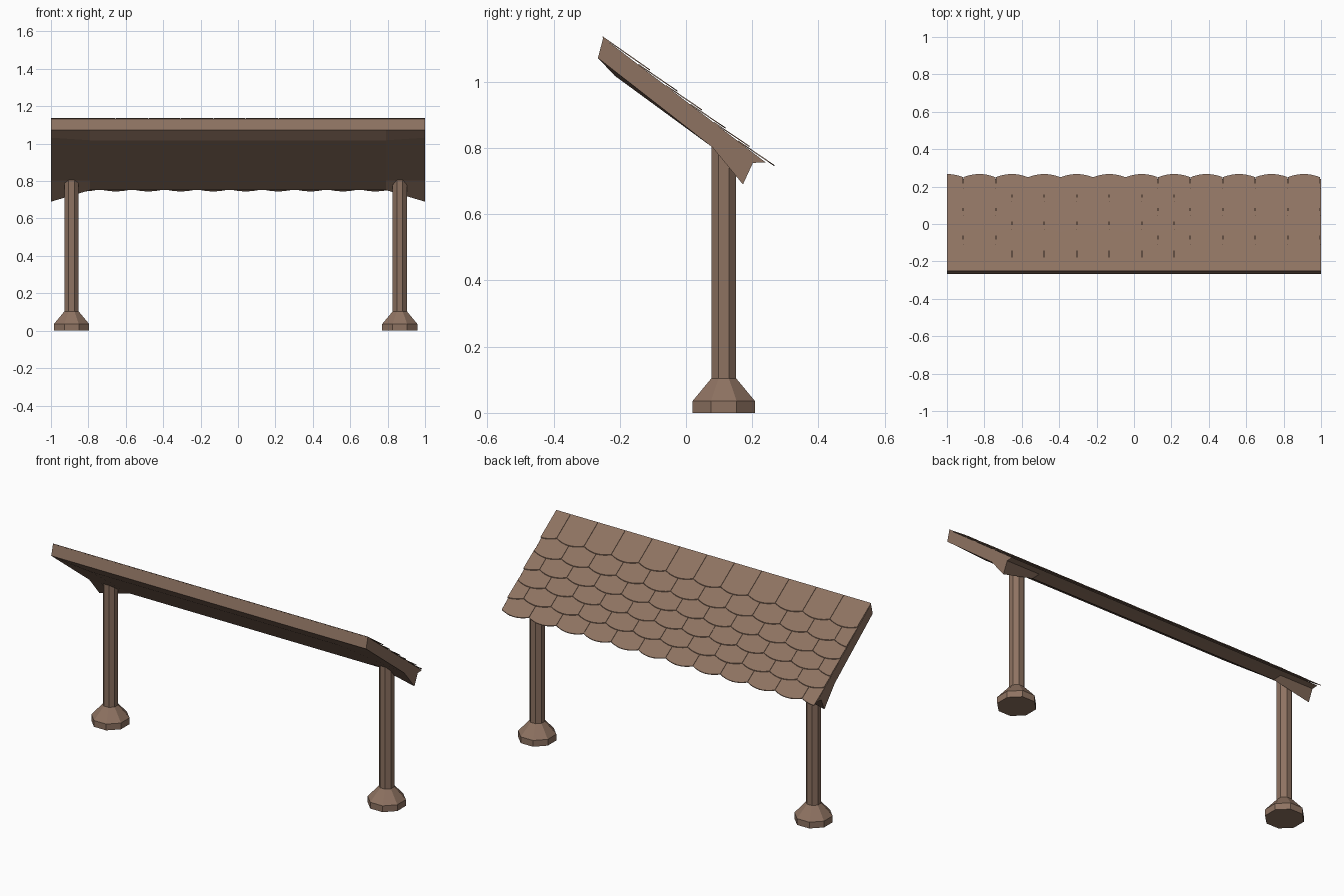
import bpy, bmesh, math

if "Cube" in bpy.data.objects:
    bpy.data.objects.remove(bpy.data.objects["Cube"])

wood = bpy.data.materials.new("brown_wood")
wood.diffuse_color = (0.27, 0.17, 0.12, 1)
wood.use_nodes = True
wood.node_tree.nodes["Principled BSDF"].inputs["Base Color"].default_value = wood.diffuse_color


def finish(name, bm):
    bmesh.ops.recalc_face_normals(bm, faces=bm.faces)
    me = bpy.data.meshes.new(name)
    bm.to_mesh(me)
    bm.free()
    me.materials.append(wood)
    ob = bpy.data.objects.new(name, me)
    bpy.context.collection.objects.link(ob)
    return ob


def loft(name, rings):
    """Skin a list of equal-length closed rings and cap both ends."""
    bm = bmesh.new()
    vs = [[bm.verts.new(p) for p in r] for r in rings]
    n = len(rings[0])
    for a, b in zip(vs, vs[1:]):
        for i in range(n):
            j = (i + 1) % n
            bm.faces.new((a[i], a[j], b[j], b[i]))
    caps = [bm.faces.new(vs[0]), bm.faces.new(vs[-1])]
    bmesh.ops.triangulate(bm, faces=caps)
    return finish(name, bm)


# Posts: octagonal shaft on a flared footing
def octagon(cx, cy, apothem, z):
    r = apothem / math.cos(math.pi / 8)
    return [(cx + r * math.cos(math.pi / 8 + i * math.pi / 4),
             cy + r * math.sin(math.pi / 8 + i * math.pi / 4), z) for i in range(8)]


for side, px in (("left", -0.89), ("right", 0.865)):
    loft(side + "_post", [octagon(px, 0.114, a, z) for a, z in
                          ((0.094, 0), (0.094, 0.036), (0.0377, 0.104), (0.0377, 0.815))])

# Roof body: sloped slab whose gable ends deepen into a bracket at the low edge
end = [(-0.25, 1.133), (-0.266, 1.072), (-0.215, 1.032), (0.08, 0.802),
       (0.172, 0.69), (0.202, 0.755), (0.24, 0.757)]
mid = [(-0.25, 1.133), (-0.266, 1.072), (-0.215, 1.018), (0.08, 0.802),
       (0.15, 0.752), (0.202, 0.755), (0.24, 0.757)]
loft("roof_slab", [[(x, y, z) for y, z in prof] for x, prof in
                   ((-1, end), (-0.79, mid), (0.79, mid), (1, end))])

# Shingles: six overlapping rows of scalloped tiles, alternate rows shifted by half
W = 0.1735
SCALLOP = 0.017
THICK = 0.004
row_ends = [-0.108, -0.026, 0.048, 0.12, 0.192, 0.267]


def roof_z(y):
    return 1.133 - 0.768 * (y + 0.25)


bm = bmesh.new()
top = -0.252
for row, low in enumerate(row_ends):
    start = -1 - (W / 2 if row % 2 else 0)
    for k in range(13):
        xc = start + (k + 0.5) * W
        x0, x1 = max(-1, xc - W / 2 + 0.0008), min(1, xc + W / 2 - 0.0008)
        if x1 - x0 < 0.01:
            continue
        # outline: upper edge, then the curved lower edge
        pts = [(x0, top), (x1, top)]
        for i in range(9):
            x = x1 + (x0 - x1) * i / 8
            pts.append((x, low - SCALLOP * ((x - xc) / (W / 2)) ** 2))

        def lift(y):
            return 0.001 + 0.010 * (y - top) / (low - top)

        lo = [bm.verts.new((x, y, roof_z(y) + lift(y) - THICK / 2)) for x, y in pts]
        hi = [bm.verts.new((x, y, roof_z(y) + lift(y) + THICK / 2)) for x, y in pts]
        bm.faces.new(lo[::-1])
        bm.faces.new(hi)
        for i in range(len(pts)):
            j = (i + 1) % len(pts)
            bm.faces.new((lo[i], lo[j], hi[j], hi[i]))
    top = low - 0.035
finish("roof_shingles", bm)
